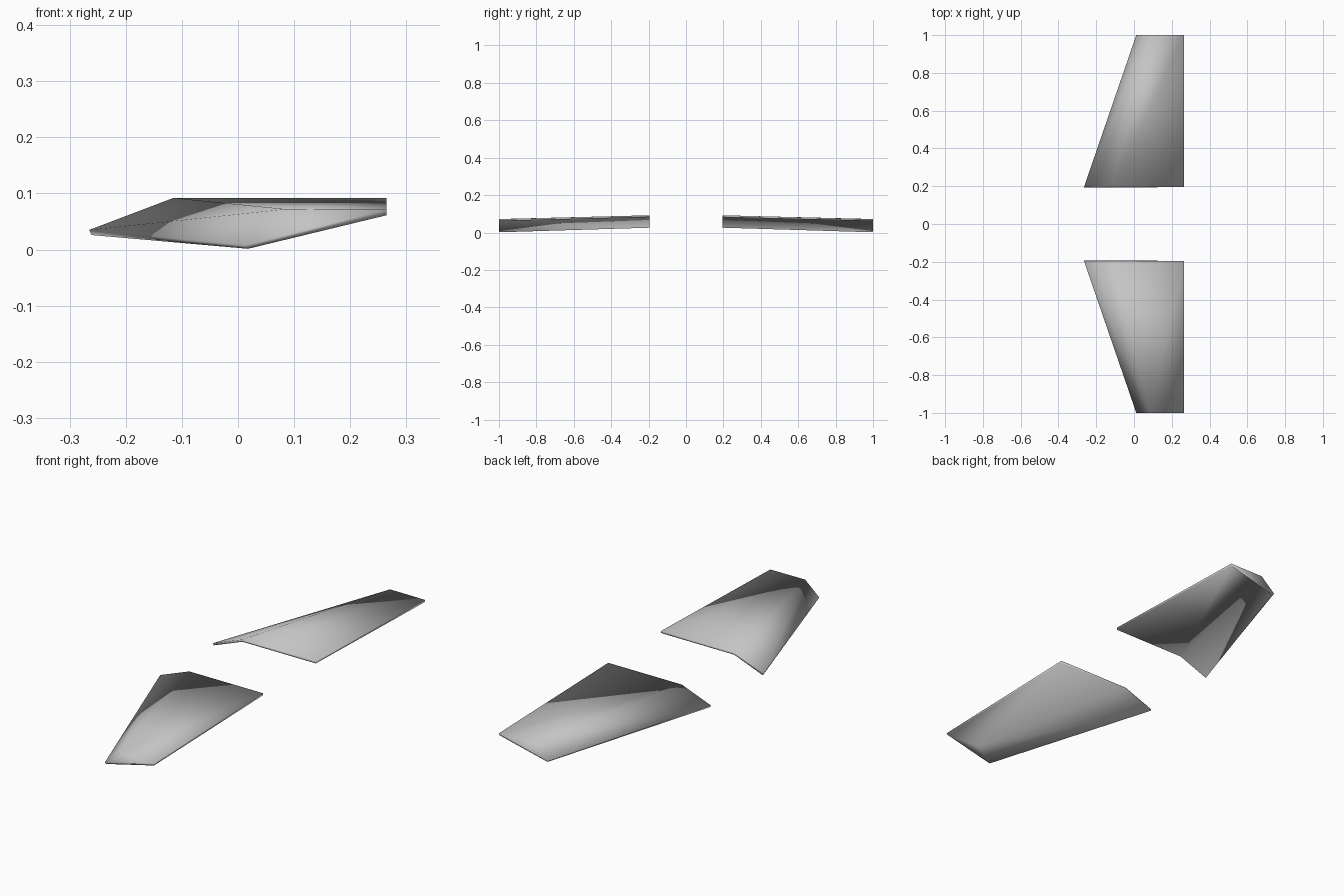
import bpy
import bmesh

cube = bpy.data.objects.get("Cube")
if cube:
    bpy.data.objects.remove(cube, do_unlink=True)

# Single plain grey for both panels
grey = bpy.data.materials.new("plain_grey")
grey.use_nodes = True
colour = (0.55, 0.55, 0.55, 1.0)
grey.diffuse_color = colour
grey.node_tree.nodes["Principled BSDF"].inputs["Base Color"].default_value = colour

# Section points (x, z): leading edge, knee, trailing edge
ROOT_Y, TIP_Y = 0.195, 1.0
ROOT = [(-0.265, 0.035), (-0.115, 0.092), (0.265, 0.092)]
TIP = [(0.012, 0.008), (0.085, 0.072), (0.265, 0.071)]


def make_wing(name, side):
    """Bent sheet with a closed tip and an open root, given thickness."""
    bm = bmesh.new()
    root = [bm.verts.new((x, side * ROOT_Y, z)) for x, z in ROOT]
    tip = [bm.verts.new((x, side * TIP_Y, z)) for x, z in TIP]
    faces = [
        (root[1], root[2], tip[2], tip[1]),   # main panel
        (root[0], root[1], tip[1]),           # drooped leading edge
        (root[0], tip[1], tip[0]),
        (tip[0], tip[1], tip[2]),             # tip cap
    ]
    for face in faces:
        bm.faces.new(face if side > 0 else face[::-1]).smooth = True
    mesh = bpy.data.meshes.new(name)
    bm.to_mesh(mesh)
    bm.free()
    mesh.materials.append(grey)
    wing = bpy.data.objects.new(name, mesh)
    bpy.context.collection.objects.link(wing)
    shell = wing.modifiers.new("thickness", 'SOLIDIFY')
    shell.thickness = 0.01
    shell.offset = -1
    return wing


make_wing("rear_wing", 1)
make_wing("front_wing", -1)
